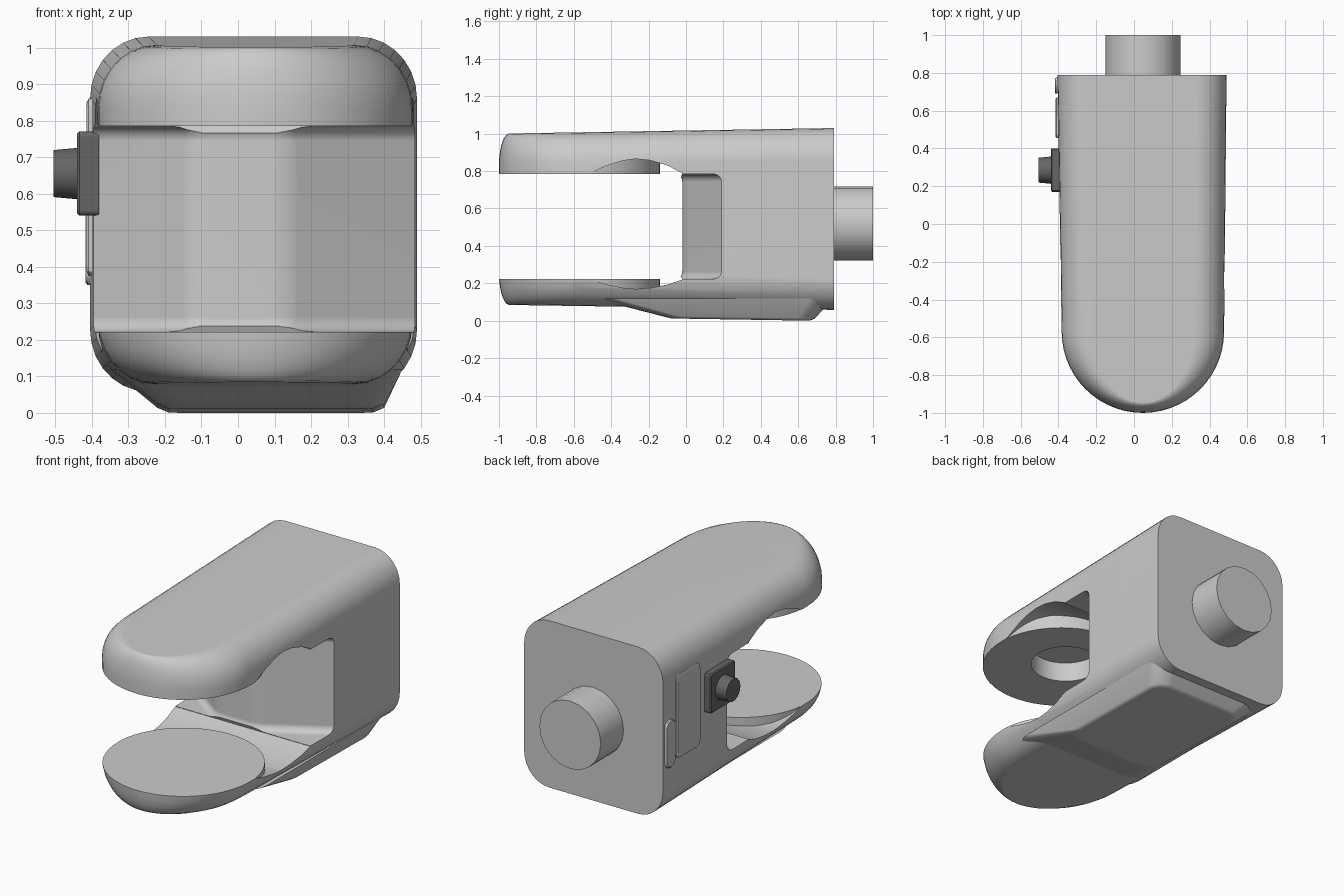
import bpy, bmesh
from math import sin, cos, pi, radians
from mathutils import Matrix

if "Cube" in bpy.data.objects:
    bpy.data.objects.remove(bpy.data.objects["Cube"])

CX, TIP_Y, TIP_R = 0.047, -0.57, 0.43      # fork axis and rounded end


def finish(name, bm):
    bmesh.ops.recalc_face_normals(bm, faces=bm.faces)
    me = bpy.data.meshes.new(name)
    bm.to_mesh(me)
    bm.free()
    ob = bpy.data.objects.new(name, me)
    bpy.context.collection.objects.link(ob)
    return ob


def loft(name, rings):
    """Skin a list of closed rings and cap both ends."""
    bm = bmesh.new()
    vr = [[bm.verts.new(p) for p in r] for r in rings]
    n = len(vr[0])
    for a, b in zip(vr, vr[1:]):
        for i in range(n):
            bm.faces.new((a[i], a[(i + 1) % n], b[(i + 1) % n], b[i]))
    bm.faces.new(vr[0])
    bm.faces.new(vr[-1])
    return finish(name, bm)


def cylinder(name, c, r1, r2, depth, sides, axis='Z'):
    rot = {'Z': Matrix(), 'Y': Matrix.Rotation(radians(-90), 4, 'X'),
           'X': Matrix.Rotation(radians(90), 4, 'Y')}[axis]
    bm = bmesh.new()
    bmesh.ops.create_cone(bm, cap_ends=True, segments=sides, radius1=r1, radius2=r2,
                          depth=depth, matrix=Matrix.Translation(c) @ rot)
    return finish(name, bm)


def apply(ob, kind, **props):
    m = ob.modifiers.new(kind, kind)
    for k, v in props.items():
        setattr(m, k, v)
    bpy.context.view_layer.objects.active = ob
    bpy.ops.object.modifier_apply(modifier=m.name)


def cut(ob, cutter):
    apply(ob, 'BOOLEAN', object=cutter, operation='DIFFERENCE', solver='EXACT')
    bpy.data.objects.remove(cutter)


def smooth(ob, angle=35):
    bpy.ops.object.select_all(action='DESELECT')
    ob.select_set(True)
    bpy.context.view_layer.objects.active = ob
    bpy.ops.object.shade_smooth_by_angle(angle=radians(angle))
    m = ob.modifiers.new('weighted', 'WEIGHTED_NORMAL')
    m.keep_sharp = True


# Body: tapered block with rounded long edges and a round front end
def body_ring(phi, upper):
    k = 1 - cos(phi)
    inx, iny, drop = 0.16 * k, 0.055 * k, 0.17 * (1 - sin(phi))
    pts = [(0.49 - inx, 0.79)]
    half = TIP_R - inx
    for i in range(29):
        t = pi * i / 28
        pts.append((CX + half * cos(t), TIP_Y - (TIP_R - iny) * sin(t)))
    pts.append((-0.405 + inx, 0.79))
    ring = []
    for x, y in pts:
        f = (y + 1) / 1.79
        z = 1.0 + 0.03 * f - drop if upper else 0.085 - 0.027 * f + drop
        # the thin lower prong keeps its rounding below the slot
        ring.append((x, y, z))
    return ring


N = 7
phis = [pi / 2 * i / N for i in range(N + 1)]
body = loft('fork_body', [body_ring(p, False) for p in reversed(phis)]
            + [body_ring(p, True) for p in phis])

# Slot between the prongs, with a three-sided back wall
plan = [(-0.68, -1.3), (0.87, -1.3), (0.87, 0.42), (0.13, -0.02), (-0.12, -0.02), (-0.68, 0.40)]
slot = loft('slot_cutter', [[(x, y, z) for x, y in plan] for z in (0.222, 0.785)])
apply(slot, 'BEVEL', width=0.04, segments=4, limit_method='ANGLE', angle_limit=radians(25))
cut(body, slot)

# Scooped relief behind the round pad on each prong
scoop = [(-0.52, 0.0), (-0.42, 0.045), (-0.34, 0.07), (-0.27, 0.08), (-0.19, 0.072),
         (-0.10, 0.045), (-0.02, 0.004), (-0.03, -0.03), (-0.52, -0.03)]
for face_z, scale in ((0.785, 1), (0.222, -0.65)):
    relief = loft('relief_cutter', [[(x, y, face_z + scale * d) for y, d in scoop]
                                    for x in (-0.6, 0.7)])
    cut(relief, cylinder('pad_keeper', (CX, TIP_Y, face_z), TIP_R, TIP_R, 0.4, 64))
    cut(body, relief)

# Blind socket in the upper prong
cut(body, cylinder('socket_cutter', (CX, -0.53, 0.82), 0.19, 0.19, 0.16, 32))
smooth(body)


# Raised pad under the body
def pad_ring(x0, x1, y0, y1, c, z0, z1, seg=4):
    ring = []
    corners = [(x1 - c, y1 - c), (x0 + c, y1 - c), (x0 + c, y0 + c), (x1 - c, y0 + c)]
    for q, (px, py) in enumerate(corners):
        for i in range(seg + 1):
            t = pi / 2 * (q + i / seg)
            x, y = px + c * cos(t), py + c * sin(t)
            ring.append((x, y, z0 + (z1 - z0) * (y - y0) / (y1 - y0)))
    return ring


pad = loft('underside_pad', [pad_ring(-0.35, 0.45, -0.50, 0.785, 0.12, 0.12, 0.12),
                             pad_ring(-0.22, 0.40, -0.13, 0.69, 0.09, 0.025, 0.012),
                             pad_ring(-0.19, 0.37, -0.08, 0.66, 0.08, 0.012, 0.0)])
smooth(pad, 40)

# Rear peg
smooth(cylinder('rear_peg', (CX, 0.89, 0.52), 0.198, 0.198, 0.22, 20, 'Y'))


# Thin plates on the left side
def plate(name, x, y0, y1, z0, z1, c, thick):
    flat = pad_ring(y0, y1, z0, z1, c, 0, 0, 3)
    rings = [[(xx, CXY + (y - CXY) * s, CXZ + (z - CXZ) * s) for y, z, _ in flat]
             for CXY, CXZ in [((y0 + y1) / 2, (z0 + z1) / 2)]
             for xx, s in ((x + thick, 1), (x + 0.006, 1), (x, 0.95))]
    ob = loft(name, rings)
    smooth(ob, 30)
    return ob


plate('large_side_plate', -0.415, 0.455, 0.67, 0.375, 0.86, 0.025, 0.04)
plate('small_side_plate', -0.418, 0.69, 0.775, 0.35, 0.63, 0.04, 0.04)

# Dark control knob on its square base
dark = bpy.data.materials.new('dark_grey')
dark.diffuse_color = (0.13, 0.13, 0.13, 1)
dark.use_nodes = True
dark.node_tree.nodes["Principled BSDF"].inputs["Base Color"].default_value = dark.diffuse_color
base = plate('knob_base', -0.44, 0.17, 0.40, 0.54, 0.77, 0.015, 0.06)
knob = cylinder('knob', (-0.467, 0.285, 0.655), 0.066, 0.073, 0.075, 14, 'X')
smooth(knob)
for ob in (base, knob):
    ob.data.materials.append(dark)
